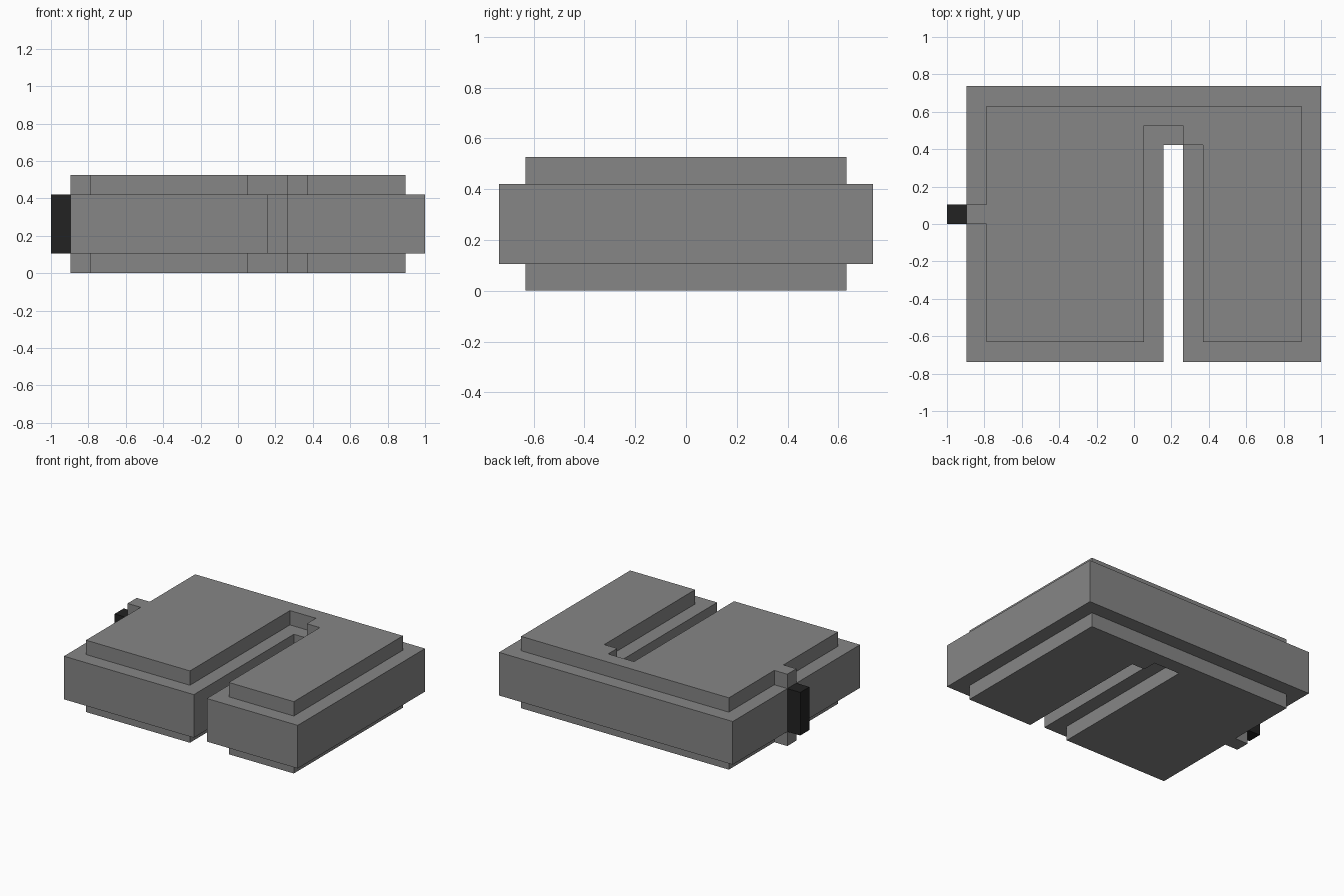
import bpy
import bmesh

if "Cube" in bpy.data.objects:
    bpy.data.objects.remove(bpy.data.objects["Cube"], do_unlink=True)

U = 2 / 19  # every dimension is a whole number of these steps


def material(name, value):
    m = bpy.data.materials.new(name)
    m.use_nodes = True
    colour = (value, value, value, 1)
    m.diffuse_color = colour
    m.node_tree.nodes["Principled BSDF"].inputs["Base Color"].default_value = colour
    return m


def slab(name, outline, bottom, top, mat):
    """Extrude a plan outline, given in steps from the front -x corner."""
    bm = bmesh.new()
    verts = [bm.verts.new(((x - 9.5) * U, (y - 7) * U, bottom * U)) for x, y in outline]
    face = bm.faces.new(verts)
    lifted = bmesh.ops.extrude_face_region(bm, geom=[face])["geom"]
    bmesh.ops.translate(bm, vec=(0, 0, (top - bottom) * U),
                        verts=[v for v in lifted if isinstance(v, bmesh.types.BMVert)])
    bmesh.ops.recalc_face_normals(bm, faces=bm.faces)
    mesh = bpy.data.meshes.new(name)
    bm.to_mesh(mesh)
    bm.free()
    mesh.materials.append(mat)
    obj = bpy.data.objects.new(name, mesh)
    bpy.context.collection.objects.link(obj)
    return obj


grey = material("mid grey", 0.24)
black = material("near black", 0.016)

# Thick middle layer with a narrow slot open to the front
body = [(1, 0), (11, 0), (11, 11), (12, 11), (12, 0), (19, 0), (19, 14), (1, 14)]
slab("body", body, 1, 4, grey)

# Raised plates above and below, with a stepped slot and a side tab
plate = [(2, 1), (10, 1), (10, 12), (12, 12), (12, 11), (13, 11), (13, 1), (18, 1),
         (18, 13), (2, 13), (2, 8), (1, 8), (1, 7), (2, 7)]
slab("top_plate", plate, 4, 5, grey)
slab("bottom_plate", plate, 0, 1, grey)

# Dark block on the side
slab("side_block", [(0, 7), (1, 7), (1, 8), (0, 8)], 1, 4, black)
